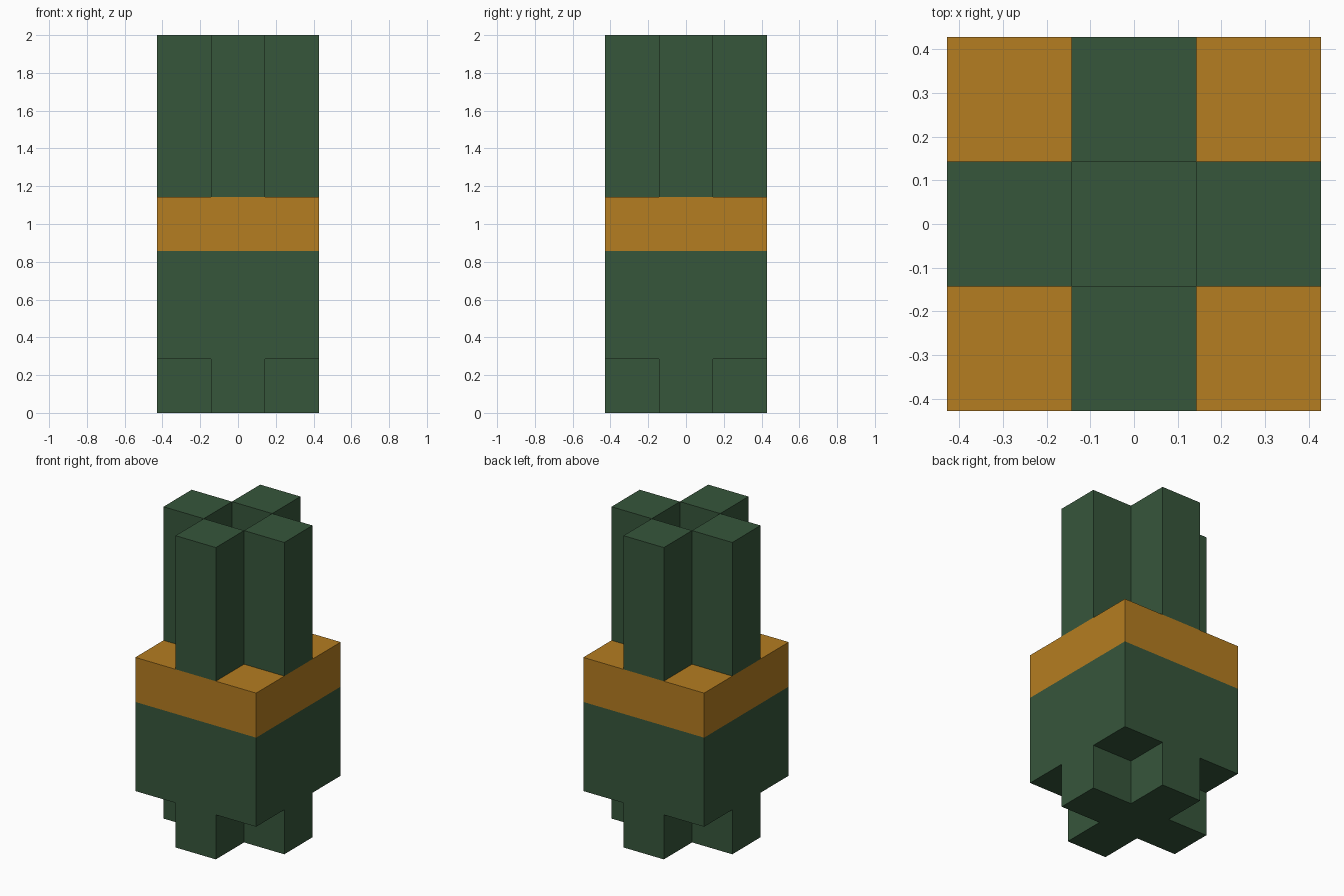
import bpy, bmesh
from mathutils import Vector

if "Cube" in bpy.data.objects:
    bpy.data.objects.remove(bpy.data.objects["Cube"])

U = 2 / 7  # size of one block


def material(name, colour):
    m = bpy.data.materials.new(name)
    m.diffuse_color = (*colour, 1)
    m.use_nodes = True
    m.node_tree.nodes["Principled BSDF"].inputs["Base Color"].default_value = m.diffuse_color
    return m


green = material("bottle green", (0.037, 0.093, 0.044))
amber = material("amber orange", (0.462, 0.205, 0.015))


# Cross-section rules on the 3 x 3 block grid
def square(x, y):
    return True


def cross(x, y):
    return x == 0 or y == 0


def ring(x, y):
    return abs(x) + abs(y) == 1


# Parts from bottom to top: name, material, layers and section of each
PARTS = [
    ("cross_foot", green, {0: cross}),
    ("body", green, {1: square, 2: square}),
    ("label_band", amber, {3: square}),
    ("neck", green, {4: cross, 5: cross, 6: ring}),  # dimple at the mouth
]

cells = {name: {(x, y, z) for z, inside in layers.items()
                for x in (-1, 0, 1) for y in (-1, 0, 1) if inside(x, y)}
         for name, _, layers in PARTS}
solid = set().union(*cells.values())
AXES = [Vector(v) for v in ((1, 0, 0), (0, 1, 0), (0, 0, 1))]


# Make only the exposed outer faces of each part
def build(name, mat):
    bm = bmesh.new()
    for cell in sorted(cells[name]):
        centre = Vector(cell) + Vector((0, 0, 0.5))
        for i in range(3):
            for s in (-1, 1):
                n = AXES[i] * s
                if tuple(int(c + d) for c, d in zip(cell, n)) in solid:
                    continue
                a, b = AXES[(i + 1) % 3], AXES[(i + 2) % 3] * s
                corners = [centre + (n + p * a + q * b) / 2
                           for p, q in ((-1, -1), (1, -1), (1, 1), (-1, 1))]
                bm.faces.new([bm.verts.new(c * U) for c in corners])
    bmesh.ops.remove_doubles(bm, verts=bm.verts, dist=0.001)
    bmesh.ops.dissolve_limit(bm, angle_limit=0.01, verts=bm.verts, edges=bm.edges)
    mesh = bpy.data.meshes.new(name)
    bm.to_mesh(mesh)
    bm.free()
    mesh.materials.append(mat)
    bpy.context.collection.objects.link(bpy.data.objects.new(name, mesh))


for part_name, part_mat, _ in PARTS:
    build(part_name, part_mat)
